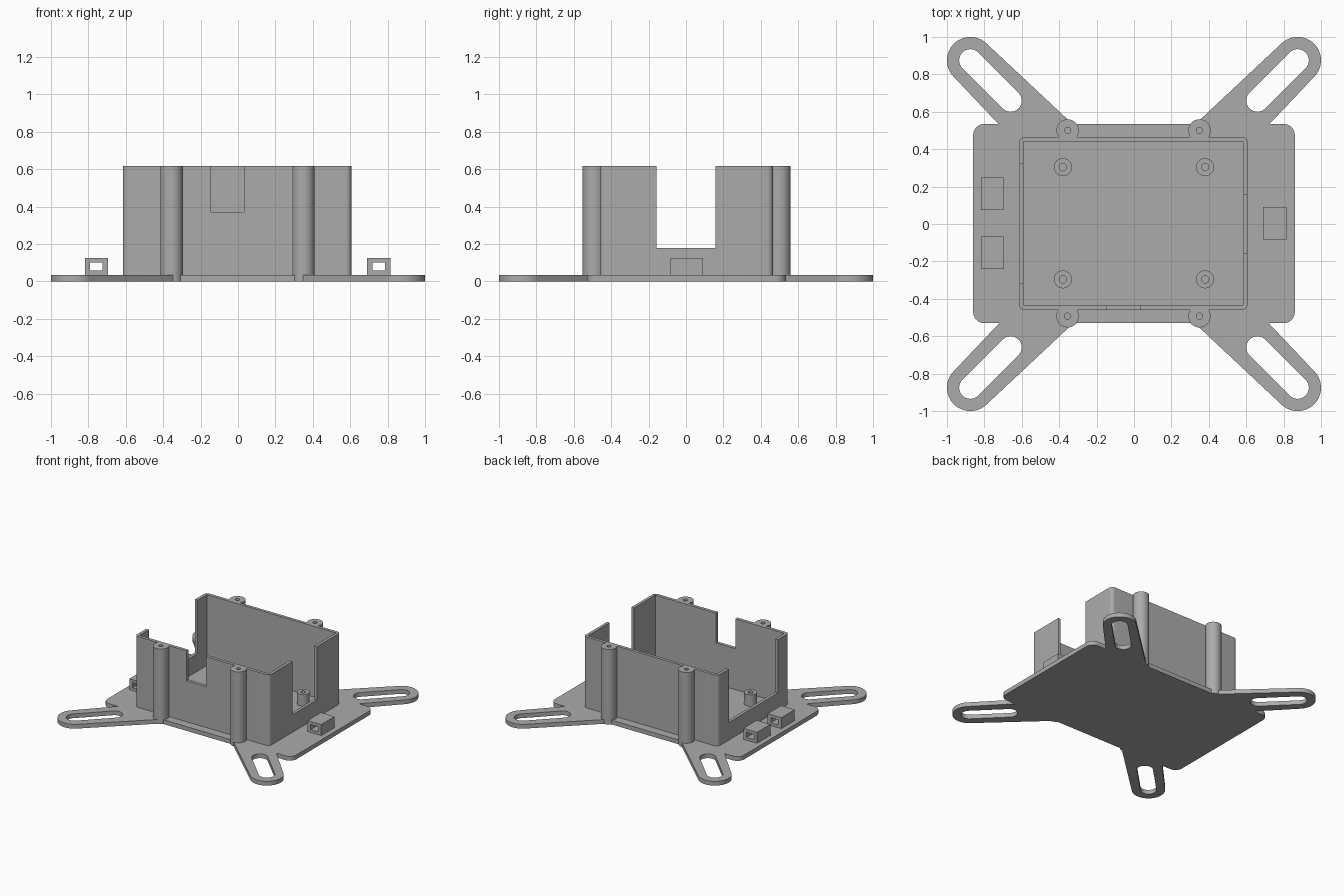
import bpy
import bmesh
from math import cos, sin, radians

if "Cube" in bpy.data.objects:
    bpy.data.objects.remove(bpy.data.objects["Cube"], do_unlink=True)

PLATE_TOP = 0.035
WALL_TOP = 0.617
SIGNS = [(sx, sy) for sx in (-1, 1) for sy in (-1, 1)]

grey = bpy.data.materials.new("plain grey plastic")
grey.use_nodes = True
colour = (0.41, 0.41, 0.41, 1)
grey.diffuse_color = colour
grey.node_tree.nodes["Principled BSDF"].inputs["Base Color"].default_value = colour


def arc(cx, cy, r, start, end, steps=12):
    """Points along a circular arc, angles in degrees."""
    angles = [radians(start + (end - start) * i / steps) for i in range(steps + 1)]
    return [(cx + r * cos(a), cy + r * sin(a)) for a in angles]


def circle(cx, cy, r, steps=32):
    return arc(cx, cy, r, 0, 360, steps)[:-1]


def rounded_rect(x0, x1, y0, y1, r):
    return (arc(x1 - r, y1 - r, r, 0, 90, 8) + arc(x0 + r, y1 - r, r, 90, 180, 8)
            + arc(x0 + r, y0 + r, r, 180, 270, 8) + arc(x1 - r, y0 + r, r, 270, 360, 8))


def prism(name, outline, z0, z1):
    """Extrude a flat outline straight up."""
    bm = bmesh.new()
    face = bm.faces.new([bm.verts.new((x, y, z0)) for x, y in outline])
    up = bmesh.ops.extrude_face_region(bm, geom=[face])["geom"]
    bmesh.ops.translate(bm, vec=(0, 0, z1 - z0),
                        verts=[v for v in up if isinstance(v, bmesh.types.BMVert)])
    bmesh.ops.recalc_face_normals(bm, faces=bm.faces)
    mesh = bpy.data.meshes.new(name)
    bm.to_mesh(mesh)
    bm.free()
    mesh.materials.append(grey)
    obj = bpy.data.objects.new(name, mesh)
    bpy.context.collection.objects.link(obj)
    return obj


def block(name, x0, x1, y0, y1, z0, z1):
    return prism(name, [(x0, y0), (x1, y0), (x1, y1), (x0, y1)], z0, z1)


def combine(target, tool, operation):
    """Apply a boolean and remove the helper."""
    mod = target.modifiers.new("boolean", 'BOOLEAN')
    mod.operation = operation
    mod.solver = 'EXACT'
    mod.object = tool
    bpy.context.view_layer.objects.active = target
    bpy.ops.object.modifier_apply(modifier=mod.name)
    bpy.data.objects.remove(tool, do_unlink=True)


def smooth(obj):
    bpy.ops.object.select_all(action='DESELECT')
    obj.select_set(True)
    bpy.context.view_layer.objects.active = obj
    bpy.ops.object.shade_smooth_by_angle(angle=radians(30))


posts = [(x, y) for x in (-0.355, 0.35) for y in (-0.493, 0.5)]

# Base plate with four slotted diagonal arms
plate = prism("base_plate", rounded_rect(-0.86, 0.86, -0.53, 0.535, 0.06), 0, PLATE_TOP)
arm = arc(0.875, 0.875, 0.125, -43, 133, 24) + [(0.3, 0.508), (0.3, 0.4), (0.597, 0.4)]
slot = arc(0.875, 0.875, 0.06, -45, 135) + arc(0.66, 0.66, 0.06, 135, 315)
for sx, sy in SIGNS:
    combine(plate, prism("arm", [(sx * x, sy * y) for x, y in arm], 0, PLATE_TOP), 'UNION')
for x, y in posts:
    combine(plate, prism("post_foot", circle(x, y, 0.06), 0, PLATE_TOP), 'UNION')
for sx, sy in SIGNS:
    combine(plate, prism("slot", [(sx * x, sy * y) for x, y in slot], -0.1, 0.1), 'DIFFERENCE')
smooth(plate)

# Enclosure walls with screw posts
walls = prism("enclosure_walls", rounded_rect(-0.615, 0.607, -0.46, 0.465, 0.03),
              PLATE_TOP, WALL_TOP)
for x, y in posts:
    combine(walls, prism("post", circle(x, y, 0.06), PLATE_TOP, WALL_TOP), 'UNION')
combine(walls, block("cavity", -0.59, 0.583, -0.434, 0.44, -0.1, 0.8), 'DIFFERENCE')

# Cable openings: right, left and front walls
openings = [(0.5, 0.7, -0.157, 0.158, 0.18),
            (-0.7, -0.5, -0.315, 0.32, 0.18),
            (-0.145, 0.032, -0.5, -0.4, 0.372)]
for x0, x1, y0, y1, z0 in openings:
    combine(walls, block("opening", x0, x1, y0, y1, z0, 0.8), 'DIFFERENCE')
for x, y in posts:
    combine(walls, prism("screw_hole", circle(x, y, 0.017, 16), 0.3, 0.8), 'DIFFERENCE')
smooth(walls)

# Board standoffs inside the enclosure
for i, (sx, sy) in enumerate(SIGNS):
    x, y = sx * 0.38, sy * 0.3 + 0.004
    standoff = prism(f"standoff_{i + 1}", circle(x, y, 0.048), PLATE_TOP, 0.13)
    combine(standoff, prism("hole", circle(x, y, 0.02, 16), PLATE_TOP + 0.01, 0.2), 'DIFFERENCE')
    smooth(standoff)

# Cable tie loops on the side flanges
for name, x, y in (("left_loop", 0.753, 0.003),
                   ("right_back_loop", -0.757, 0.161),
                   ("right_front_loop", -0.757, -0.154)):
    loop = block(name, x - 0.062, x + 0.062, y - 0.087, y + 0.087, PLATE_TOP, 0.125)
    combine(loop, block("tunnel", x - 0.033, x + 0.033, y - 0.2, y + 0.2, 0.058, 0.1),
            'DIFFERENCE')
